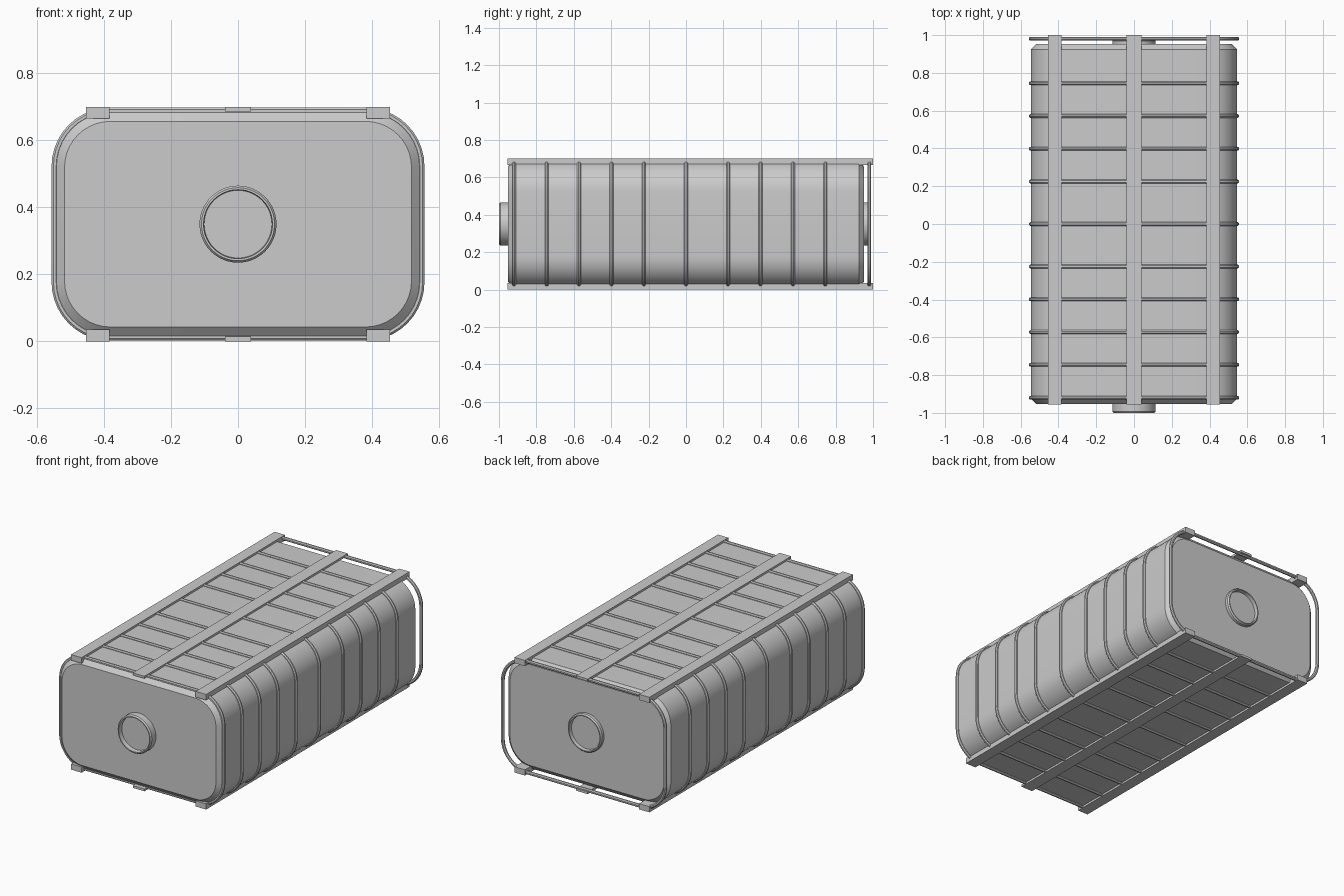
import bpy, bmesh, math

if "Cube" in bpy.data.objects:
    bpy.data.objects.remove(bpy.data.objects["Cube"])

ZC = 0.35  # height of the tank axis
SEG = 10   # segments per rounded corner


def rounded_rect(hx, hz, r):
    """Points of a rounded rectangle in the XZ plane, around the tank axis."""
    pts = []
    for k, (sx, sz) in enumerate([(1, 1), (-1, 1), (-1, -1), (1, -1)]):
        for i in range(SEG + 1):
            a = math.pi / 2 * (k + i / SEG)
            pts.append((sx * (hx - r) + r * math.cos(a),
                        ZC + sz * (hz - r) + r * math.sin(a)))
    return pts


def circle(r, n=48):
    return [(r * math.cos(2 * math.pi * i / n), ZC + r * math.sin(2 * math.pi * i / n))
            for i in range(n)]


def loft(name, sections, caps=True, closed=False):
    """Skin a list of (y, outline) sections along Y."""
    bm = bmesh.new()
    rings = [[bm.verts.new((x, y, z)) for x, z in pts] for y, pts in sections]
    pairs = list(zip(rings, rings[1:]))
    if closed:
        pairs.append((rings[-1], rings[0]))
    for a, b in pairs:
        for i in range(len(a)):
            j = (i + 1) % len(a)
            bm.faces.new((a[i], a[j], b[j], b[i]))
    if caps:
        bm.faces.new(rings[0])
        bm.faces.new(rings[-1])
    bmesh.ops.recalc_face_normals(bm, faces=bm.faces)
    me = bpy.data.meshes.new(name)
    bm.to_mesh(me)
    bm.free()
    ob = bpy.data.objects.new(name, me)
    bpy.context.collection.objects.link(ob)
    bpy.ops.object.select_all(action='DESELECT')
    ob.select_set(True)
    bpy.context.view_layer.objects.active = ob
    bpy.ops.object.shade_smooth_by_angle(angle=math.radians(35))
    return ob


def box(name, x0, x1, y0, y1, z0, z1):
    bpy.ops.mesh.primitive_cube_add(
        size=1, location=((x0 + x1) / 2, (y0 + y1) / 2, (z0 + z1) / 2))
    ob = bpy.context.object
    ob.name = name
    ob.scale = (x1 - x0, y1 - y0, z1 - z0)
    return ob


# Tank body with chamfered ends
full = rounded_rect(0.546, 0.338, 0.165)
end = rounded_rect(0.518, 0.307, 0.137)
loft("tank_body", [(-0.952, end), (-0.925, full), (0.925, full), (0.952, end)])

# Hoops around the body; the last one stands free behind the tank
HOOP_R = 0.01
hoop_ys = [-0.92, -0.745, -0.572, -0.398, -0.225, 0.0,
           0.225, 0.398, 0.572, 0.745, 0.98]
for n, y in enumerate(hoop_ys):
    sections = []
    for i in range(8):
        a = 2 * math.pi * (i + 0.5) / 8
        d = HOOP_R * 1.06 * math.cos(a)
        sections.append((y + HOOP_R * 1.06 * math.sin(a),
                         rounded_rect(0.547 + d, 0.338 + d, 0.165 + d)))
    loft(f"hoop_{n + 1}", sections, caps=False, closed=True)

# Lengthwise rails: two thick ones and a thin middle one, top and bottom
for level, flip in (("bottom", False), ("top", True)):
    for side, x0, x1, t in (("left", -0.454, -0.384, 0.035),
                            ("middle", -0.039, 0.039, 0.014),
                            ("right", 0.384, 0.454, 0.035)):
        z0, z1 = (0.7 - t, 0.7) if flip else (0, t)
        box(f"{level}_{side}_rail", x0, x1, -0.955, 1.0, z0, z1)

# Round ports with a recessed lid at both ends
for name, s, tip, floor in (("front_port", -1, 1.0, 0.972), ("back_port", 1, 0.978, 0.956)):
    loft(name, [(s * 0.94, circle(0.115)), (s * (tip - 0.008), circle(0.115)),
                (s * tip, circle(0.109)), (s * tip, circle(0.103)),
                (s * floor, circle(0.101))])
